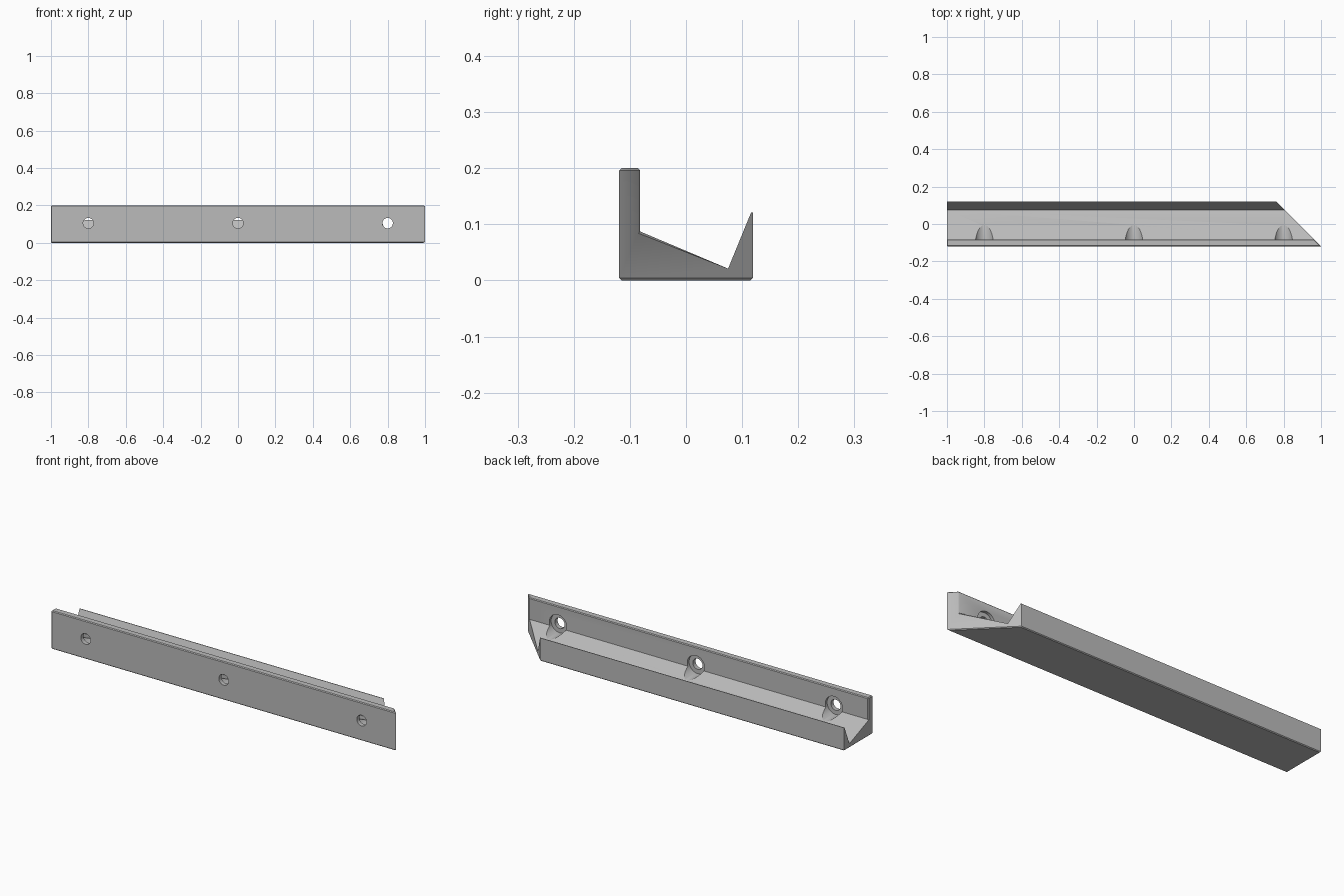
import bpy, bmesh, math
from mathutils import Matrix

if "Cube" in bpy.data.objects:
    bpy.data.objects.remove(bpy.data.objects["Cube"], do_unlink=True)

grey = bpy.data.materials.new("plain grey")
grey.use_nodes = True
COLOUR = (0.5, 0.5, 0.5, 1)
grey.diffuse_color = COLOUR
grey.node_tree.nodes["Principled BSDF"].inputs["Base Color"].default_value = COLOUR


def make_object(name, bm):
    bmesh.ops.recalc_face_normals(bm, faces=bm.faces)
    mesh = bpy.data.meshes.new(name)
    bm.to_mesh(mesh)
    bm.free()
    mesh.materials.append(grey)
    obj = bpy.data.objects.new(name, mesh)
    bpy.context.collection.objects.link(obj)
    return obj


# Rail: tall front wall, sloping trough floor and raised rear lip
FRONT, BACK = -0.119, 0.119
profile = [(FRONT, 0), (BACK, 0), (BACK, 0.121), (0.116, 0.121),
           (0.075, 0.021), (-0.082, 0.087), (-0.082, 0.2), (FRONT, 0.2)]
bm = bmesh.new()
square_end = [bm.verts.new((-1, y, z)) for y, z in profile]
mitred_end = [bm.verts.new((1 - (y - FRONT), y, z)) for y, z in profile]
bm.faces.new(square_end)
bm.faces.new(mitred_end)
for i in range(len(profile)):
    j = (i + 1) % len(profile)
    bm.faces.new((square_end[i], square_end[j], mitred_end[j], mitred_end[i]))
bmesh.ops.recalc_face_normals(bm, faces=bm.faces)

# Small chamfer on outer edges, leaving the thin lip and the mitre point sharp
chamfered = [e for e in bm.edges
             if e.is_convex and e.calc_face_angle() < math.radians(100)
             and all(abs(v.co.z - 0.121) > 0.01 for v in e.verts)]
bmesh.ops.bevel(bm, geom=chamfered, offset=0.004, segments=1,
                affect='EDGES', clamp_overlap=True)
rail = make_object("rail", bm)


# Screw holes with wider recesses for the heads
def drill(name, x, radius, y0, y1):
    bm = bmesh.new()
    place = Matrix.Translation((x, (y0 + y1) / 2, 0.105)) @ Matrix.Rotation(math.pi / 2, 4, 'X')
    bmesh.ops.create_cone(bm, cap_ends=True, segments=48, radius1=radius,
                          radius2=radius, depth=y1 - y0, matrix=place)
    cutter = make_object(name, bm)
    cutter.hide_render = True
    mod = rail.modifiers.new(name, 'BOOLEAN')
    mod.object = cutter
    mod.operation = 'DIFFERENCE'
    mod.solver = 'EXACT'
    bpy.context.view_layer.objects.active = rail
    bpy.ops.object.modifier_apply(modifier=name)
    bpy.data.objects.remove(cutter, do_unlink=True)


for x in (-0.8, 0, 0.8):
    drill("screw_hole", x, 0.028, -0.2, 0)
    drill("head_recess", x, 0.05, -0.097, 0.08)

bpy.ops.object.select_all(action='DESELECT')
rail.select_set(True)
bpy.context.view_layer.objects.active = rail
bpy.ops.object.shade_smooth_by_angle(angle=math.radians(25))
